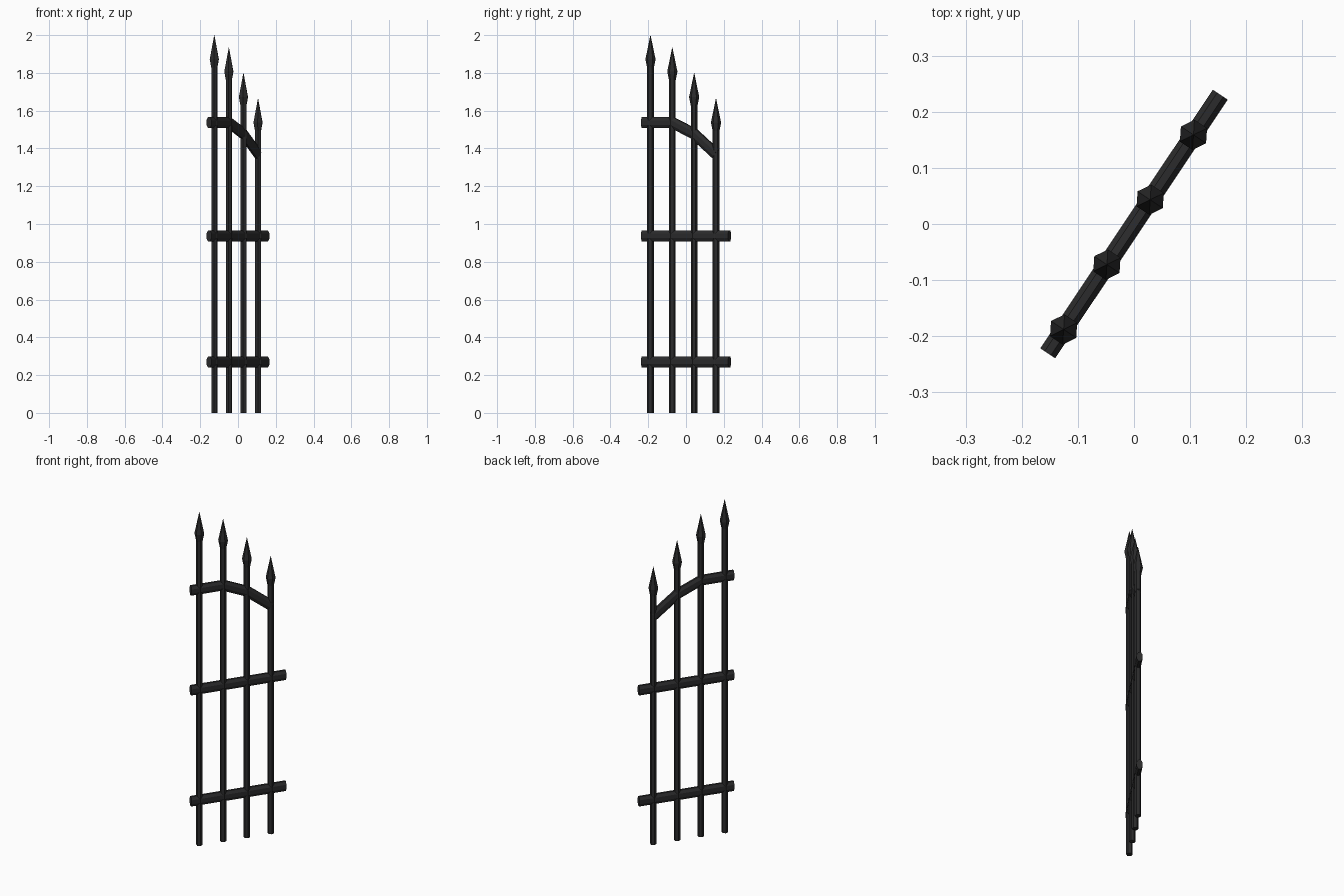
import bpy, bmesh, math
from mathutils import Vector, Matrix

if "Cube" in bpy.data.objects:
    bpy.data.objects.remove(bpy.data.objects["Cube"])

iron = bpy.data.materials.new("dark iron")
iron.diffuse_color = (0.024, 0.024, 0.025, 1)
iron.use_nodes = True
iron.node_tree.nodes["Principled BSDF"].inputs["Base Color"].default_value = iron.diffuse_color

TURN = Matrix.Rotation(math.atan2(0.1157, 0.0772), 4, 'Z')  # gate plane swings off the x axis


def make_object(name, bm):
    bmesh.ops.recalc_face_normals(bm, faces=bm.faces)
    bm.transform(TURN)
    mesh = bpy.data.meshes.new(name)
    bm.to_mesh(mesh)
    bm.free()
    mesh.materials.append(iron)
    bpy.context.collection.objects.link(bpy.data.objects.new(name, mesh))


def skin(name, rings):
    """Join rings of points into a closed tube with capped ends."""
    bm = bmesh.new()
    loops = [[bm.verts.new(p) for p in ring] for ring in rings]
    n = len(loops[0])
    for a, b in zip(loops, loops[1:]):
        for i in range(n):
            j = (i + 1) % n
            bm.faces.new((a[i], a[j], b[j], b[i]))
    bm.faces.new(loops[0])
    bm.faces.new(loops[-1])
    bmesh.ops.remove_doubles(bm, verts=bm.verts, dist=1e-5)
    make_object(name, bm)


def hex_ring(x, r, z):
    return [(x + r * math.cos(a), r * math.sin(a), z)
            for a in (math.radians(30 + 60 * k) for k in range(6))]


def rail(name, path, half_w=0.016, half_h=0.029):
    """Sweep an eight-sided section along (x, z) points with mitred bends."""
    pts = [Vector(p) for p in path]
    c = math.cos(math.pi / 8)
    section = [(half_w * math.cos(a) / c, half_h * math.sin(a) / c)
               for a in (math.pi / 8 + k * math.pi / 4 for k in range(8))]
    rings = []
    for i, p in enumerate(pts):
        d0 = (p - pts[i - 1]).normalized() if i else (pts[1] - p).normalized()
        d1 = (pts[i + 1] - p).normalized() if i < len(pts) - 1 else d0
        t = (d0 + d1).normalized()
        up = Vector((-t.y, t.x)) / t.dot(d0)
        rings.append([(p.x + up.x * h, w, p.y + up.y * h) for w, h in section])
    skin(name, rings)


# Upright bars with spearheads
bars = [(-0.226, 2.0), (-0.087, 1.935), (0.052, 1.80), (0.191, 1.665)]
for k, (x, tip) in enumerate(bars, 1):
    skin(f"upright_bar_{k}", [hex_ring(x, 0.018, 0), hex_ring(x, 0.018, tip - 0.17)])
    skin(f"spearhead_{k}", [hex_ring(x, 0.0165, tip - 0.18),
                            hex_ring(x, 0.027, tip - 0.128),
                            hex_ring(x, 0.0005, tip)])

# Straight lower and middle rails
END = 0.277
for name, z in (("lower_rail", 0.27), ("middle_rail", 0.937)):
    rail(name, [(-END, z), (END, z)])

# Top rail that bends down to the last bar
rail("curved_top_rail", [(-END, 1.537), (-0.087, 1.537), (0.052, 1.477), (0.191, 1.37)])
